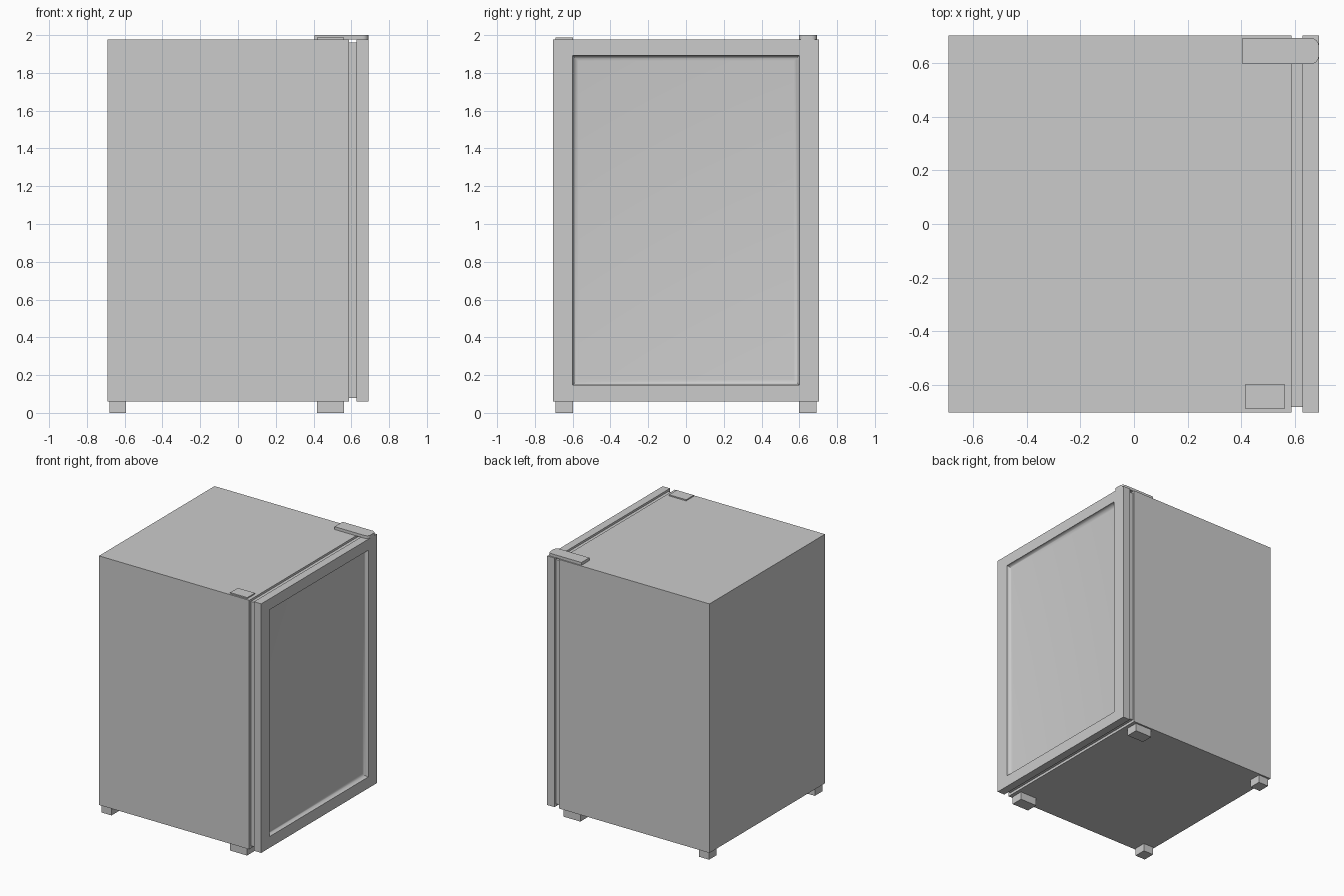
import bpy, bmesh
from math import sin, cos, pi, radians

if "Cube" in bpy.data.objects:
    bpy.data.objects.remove(bpy.data.objects["Cube"])


def mesh_object(name, bm):
    bmesh.ops.recalc_face_normals(bm, faces=bm.faces)
    me = bpy.data.meshes.new(name)
    bm.to_mesh(me)
    bm.free()
    ob = bpy.data.objects.new(name, me)
    bpy.context.collection.objects.link(ob)
    return ob


def loft(name, rings):
    """Skin a stack of closed point loops and cap both ends."""
    bm = bmesh.new()
    loops = [[bm.verts.new(p) for p in ring] for ring in rings]
    for a, b in zip(loops, loops[1:]):
        for i in range(len(a)):
            j = (i + 1) % len(a)
            bm.faces.new((a[i], a[j], b[j], b[i]))
    bm.faces.new(loops[0])
    bm.faces.new(loops[-1])
    return mesh_object(name, bm)


def rect_x(x, half_y, z0, z1):
    return [(x, -half_y, z0), (x, half_y, z0), (x, half_y, z1), (x, -half_y, z1)]


def box(name, x0, x1, y0, y1, z0, z1):
    return loft(name, [[(x, y0, z0), (x, y1, z0), (x, y1, z1), (x, y0, z1)]
                       for x in (x0, x1)])


def smooth(ob):
    bpy.ops.object.select_all(action='DESELECT')
    ob.select_set(True)
    bpy.context.view_layer.objects.active = ob
    bpy.ops.object.shade_smooth_by_angle(angle=radians(35))


BOTTOM, TOP, HALF_Y = 0.06, 1.978, 0.703

# Cabinet and the set-back door seal
box("cabinet", -0.692, 0.588, -HALF_Y, HALF_Y, BOTTOM, TOP)
box("door_seal", 0.588, 0.628, -0.683, 0.688, 0.08, 1.962)

# Door: outer slab, flat frame, then a coved recess down to the panel
r = 0.03
front = 0.69
rings = [rect_x(0.628, HALF_Y, BOTTOM, TOP), rect_x(front, HALF_Y, BOTTOM, TOP)]
for i in range(7):
    a = i / 6 * pi / 2
    m = r * (1 - cos(a))
    rings.append(rect_x(front - r * sin(a), 0.60 - m, 0.147 + m, 1.893 - m))
smooth(loft("door", rings))

# Top hinge with rounded outer corners
hr = 0.03
x1, y0, y1 = 0.69, 0.597, 0.694
outline = [(0.405, y1), (0.405, y0)]
for cy, start in ((y0 + hr, -pi / 2), (y1 - hr, 0)):
    for i in range(7):
        a = start + i / 6 * pi / 2
        outline.append((x1 - hr + hr * cos(a), cy + hr * sin(a)))
smooth(loft("top_hinge", [[(x, y, z) for x, y in outline] for z in (TOP, 2.0)]))

# Cover plate over the unused hinge position
box("hinge_cover", 0.417, 0.562, -0.69, -0.597, TOP, 1.987)

# Feet: wide pair under the door side, small pair at the far side
for label, fx0, fx1 in (("door_foot", 0.417, 0.56), ("rear_foot", -0.68, -0.594)):
    for side, ys in (("left", -0.69), ("right", 0.597)):
        box(f"{label}_{side}", fx0, fx1, ys, ys + 0.093, 0.0, BOTTOM)
